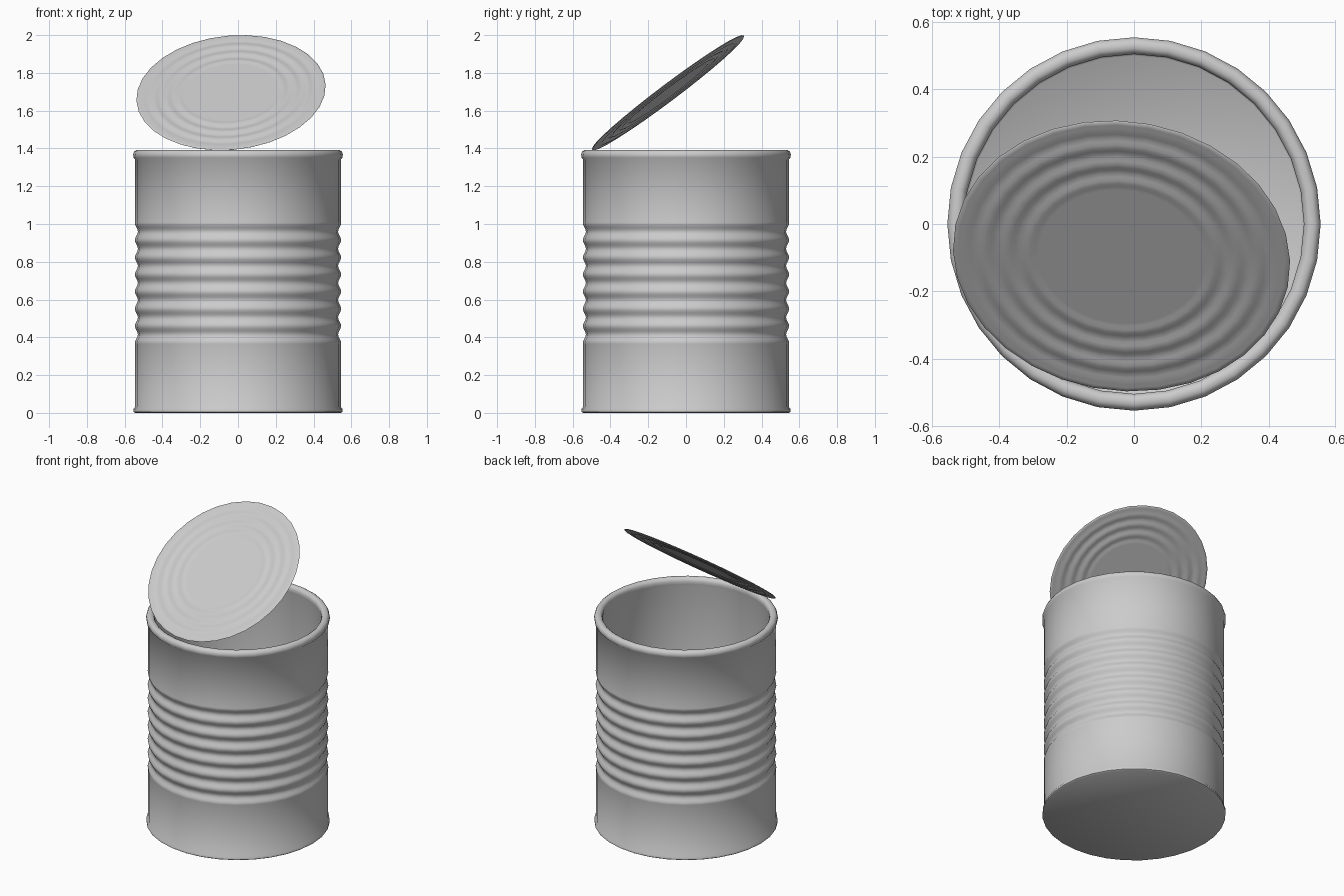
import bpy, bmesh, math
from mathutils import Vector

if "Cube" in bpy.data.objects:
    bpy.data.objects.remove(bpy.data.objects["Cube"])

SIDES = 32


def revolve(name, profile, angle):
    """Spin a closed (radius, z) outline about z; both ends are capped."""
    bm = bmesh.new()
    rings = []
    for r, z in profile:
        rings.append([bm.verts.new((r * math.cos(2 * math.pi * i / SIDES),
                                    r * math.sin(2 * math.pi * i / SIDES), z))
                      for i in range(SIDES)])
    for a, b in zip(rings, rings[1:]):
        for i in range(SIDES):
            j = (i + 1) % SIDES
            bm.faces.new((a[i], a[j], b[j], b[i]))
    bm.faces.new(rings[0][::-1])
    bm.faces.new(rings[-1])
    bmesh.ops.recalc_face_normals(bm, faces=bm.faces)
    mesh = bpy.data.meshes.new(name)
    bm.to_mesh(mesh)
    bm.free()
    obj = bpy.data.objects.new(name, mesh)
    bpy.context.collection.objects.link(obj)
    bpy.ops.object.select_all(action='DESELECT')
    bpy.context.view_layer.objects.active = obj
    obj.select_set(True)
    bpy.ops.object.shade_smooth_by_angle(angle=math.radians(angle))
    return obj


# Can body: bottom seam, corrugated wall, rolled rim, plain inside and floor
profile = [(0.545, 0.0), (0.554, 0.006), (0.554, 0.02), (0.545, 0.032), (0.545, 0.365)]
z0, z1, ribs, steps = 0.37, 1.005, 7, 8
for k in range(ribs * steps + 1):
    t = k / steps
    profile.append((0.546 - 0.008 * (1 - math.cos(2 * math.pi * t)),
                    z0 + (z1 - z0) * t / ribs))
profile += [(0.545, 1.01), (0.545, 1.342)]
profile += [(0.554, 1.352), (0.555, 1.37), (0.549, 1.384), (0.538, 1.391),
            (0.522, 1.391), (0.511, 1.384), (0.505, 1.37), (0.506, 1.35),
            (0.51, 1.335), (0.51, 0.03), (0.50, 0.02)]
revolve("can_body", profile, 50)

# Opened lid: thin disc with shallow concentric rings, tilted up from the front rim
R, half = 0.503, 0.003
radii = [0.02 + 0.48 * k / 40 for k in range(41)]


def ripple(r):
    return 0.003 * math.sin((r - 0.26) / 0.2 * 6 * math.pi) if 0.26 < r < 0.46 else 0.0


under = [(r, ripple(r) - half) for r in radii]
over = [(r, ripple(r) + half) for r in reversed(radii)]
lid = revolve("lid", under + [(R, 0.0)] + over, 50)
normal = Vector((-0.085, -0.599, 0.796)).normalized()
lid.rotation_mode = 'QUATERNION'
lid.rotation_quaternion = Vector((0, 0, 1)).rotation_difference(normal)
lid.location = (-0.037, -0.095, 1.695)
